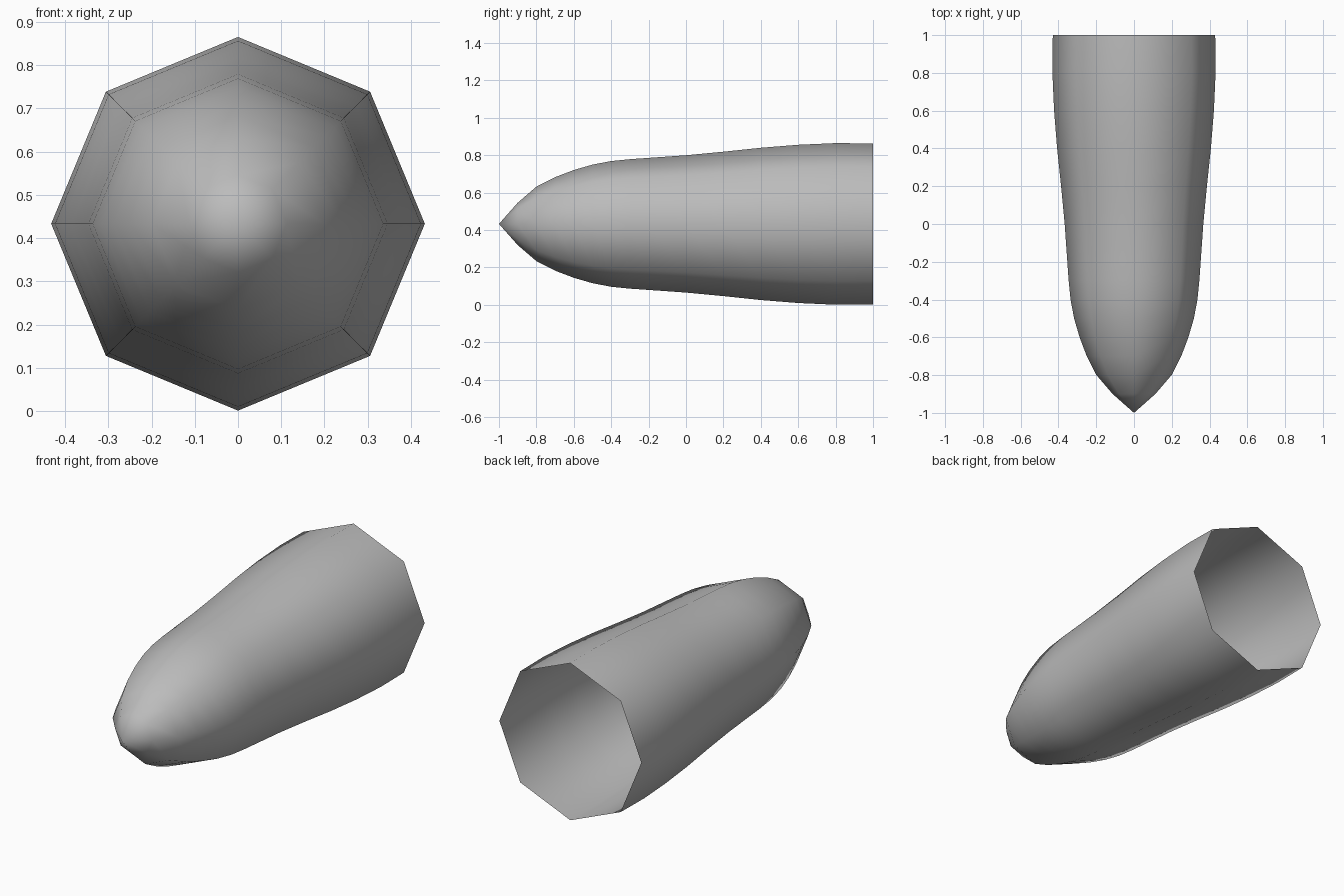
import bpy
import bmesh
import math
from mathutils import Vector

old = bpy.data.objects.get("Cube")
if old:
    bpy.data.objects.remove(old, do_unlink=True)

SIDES = 8
AXIS_HEIGHT = 0.433

# Outline from the pointed nose to the open rear: (y, radius)
OUTLINE = [
    (-1.0, 0.0), (-0.9, 0.113), (-0.8, 0.199), (-0.7, 0.25), (-0.6, 0.288),
    (-0.5, 0.317), (-0.4, 0.336), (-0.3, 0.346), (-0.2, 0.353), (0.0, 0.367),
    (0.2, 0.386), (0.4, 0.407), (0.6, 0.423), (0.8, 0.432), (1.0, 0.43),
]


def flat_material(name, rgb):
    mat = bpy.data.materials.new(name)
    mat.use_nodes = True
    mat.diffuse_color = (*rgb, 1)
    mat.node_tree.nodes["Principled BSDF"].inputs["Base Color"].default_value = (*rgb, 1)
    return mat


# Hollow eight-sided shell, spun around the y axis
bm = bmesh.new()
verts = [bm.verts.new((0, y, radius)) for y, radius in OUTLINE]
edges = [bm.edges.new(pair) for pair in zip(verts, verts[1:])]
bmesh.ops.spin(bm, geom=verts + edges, cent=Vector(), axis=Vector((0, 1, 0)),
               angle=math.tau, steps=SIDES, use_merge=True)
bmesh.ops.remove_doubles(bm, verts=bm.verts, dist=0.001)

# Turn all faces outward
bmesh.ops.recalc_face_normals(bm, faces=bm.faces)
sample = max(bm.faces, key=lambda f: f.calc_center_median().y)
center = sample.calc_center_median()
if sample.normal.dot(Vector((center.x, 0, center.z))) < 0:
    bmesh.ops.reverse_faces(bm, faces=bm.faces)
for face in bm.faces:
    face.smooth = True

mesh = bpy.data.meshes.new("pointed_shell")
bm.to_mesh(mesh)
bm.free()
mesh.materials.append(flat_material("grey", (0.5, 0.5, 0.5)))
shell = bpy.data.objects.new("pointed_shell", mesh)
shell.location.z = AXIS_HEIGHT
bpy.context.collection.objects.link(shell)
